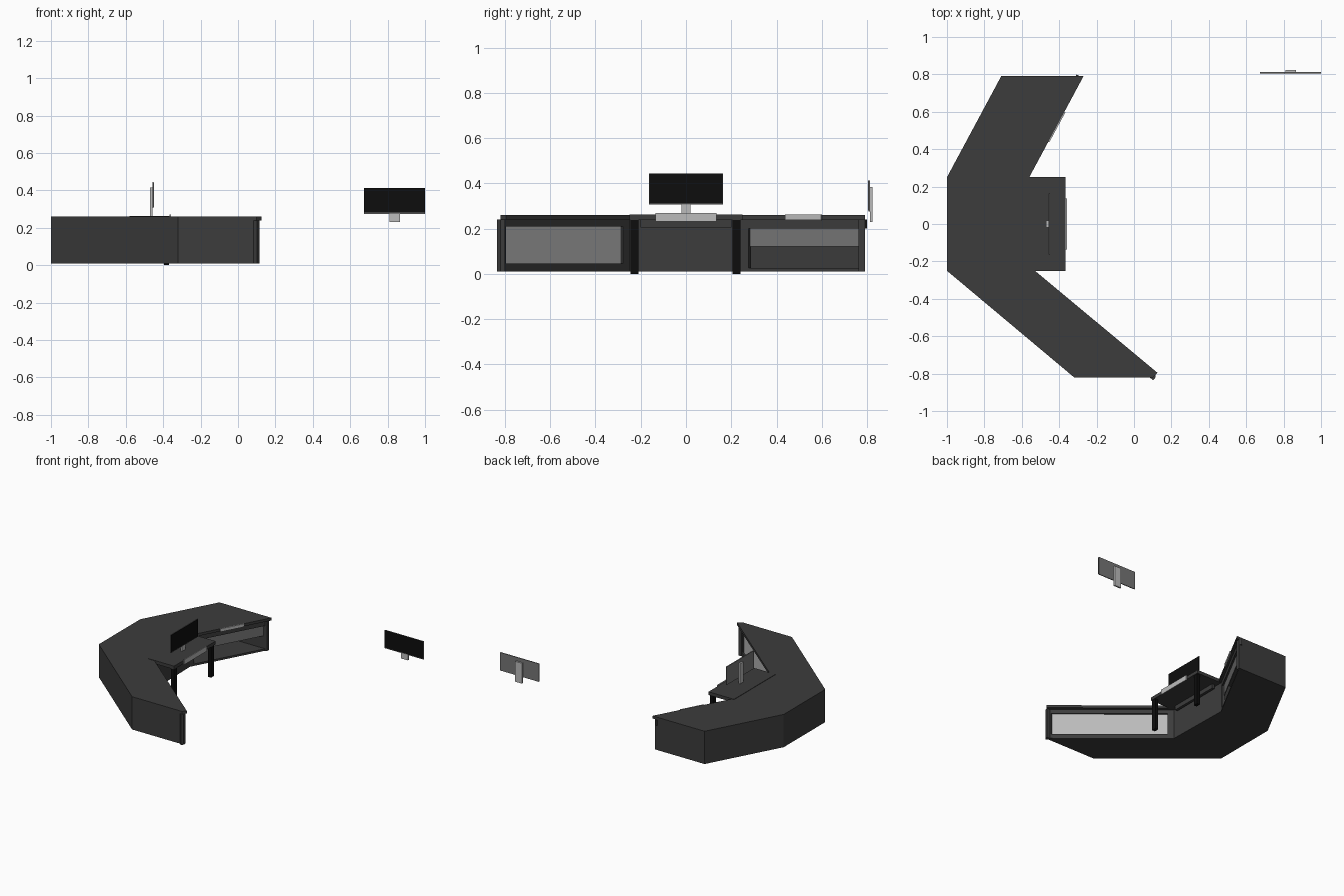
import bpy, bmesh
from mathutils import Vector, Matrix

if "Cube" in bpy.data.objects:
    bpy.data.objects.remove(bpy.data.objects["Cube"])


def material(name, v):
    m = bpy.data.materials.new(name)
    m.diffuse_color = (v, v, v, 1)
    m.use_nodes = True
    m.node_tree.nodes["Principled BSDF"].inputs["Base Color"].default_value = m.diffuse_color
    return m


DARK = material("charcoal", 0.045)
BLACK = material("black", 0.004)
GREY = material("mid_grey", 0.18)
LIGHT = material("light_grey", 0.5)


def prism(name, pts, z0, z1, mat):
    """Extrude a flat outline from z0 to z1."""
    bm = bmesh.new()
    face = bm.faces.new([bm.verts.new((x, y, z0)) for x, y in pts])
    up = bmesh.ops.extrude_face_region(bm, geom=[face])["geom"]
    bmesh.ops.translate(bm, vec=(0, 0, z1 - z0),
                        verts=[v for v in up if isinstance(v, bmesh.types.BMVert)])
    bmesh.ops.recalc_face_normals(bm, faces=bm.faces)
    me = bpy.data.meshes.new(name)
    bm.to_mesh(me)
    bm.free()
    me.materials.append(mat)
    ob = bpy.data.objects.new(name, me)
    bpy.context.collection.objects.link(ob)
    return ob


def box(name, x0, x1, y0, y1, z0, z1, mat):
    return prism(name, [(x0, y0), (x1, y0), (x1, y1), (x0, y1)], z0, z1, mat)


def wall(name, p, q, t, z0, z1, mat=DARK, inset=0, f0=0, f1=1):
    """Upright panel along p-q, thickened to the left of that direction."""
    p, q = Vector(p), Vector(q)
    d = (q - p).normalized()
    n = Vector((-d.y, d.x))
    a, b = p.lerp(q, f0) + n * inset, p.lerp(q, f1) + n * inset
    return prism(name, [a, b, b + n * t, a + n * t], z0, z1, mat)


# Cabinet outline, counter-clockwise
W0, W1 = (-1, .25), (-1, -.25)
S_OUT, S_IN = (-.32, -.82), (.115, -.82)
A, C = (-.57, -.25), (-.58, .25)
N_IN, N_OUT = (-.29, .79), (-.71, .79)

# Floor and counter top
prism("cabinet_floor", [W0, W1, S_OUT, S_IN, A, C, N_IN, N_OUT], .01, .025, DARK)
prism("counter_top", [W0, W1, S_OUT, (.10, -.82), (.125, -.795), (-.53, -.25),
                      (-.56, .25), (-.27, .79), N_OUT], .24, .26, DARK)

# Outer walls, ends and centre front
for name, p, q, t in [("back_wall_centre", W0, W1, .02),
                      ("back_wall_south", W1, S_OUT, .02),
                      ("end_wall_south", S_OUT, S_IN, .02),
                      ("front_wall_centre", A, C, .02),
                      ("end_wall_north", N_IN, N_OUT, .028),
                      ("back_wall_north", N_OUT, W0, .02)]:
    wall(name, p, q, t, .01, .24)
wall("divider_north", C, W0, .015, .01, .24)

# South front: frame with recessed pale panel
wall("south_bottom_rail", S_IN, A, .02, .01, .045)
wall("south_top_rail", S_IN, A, .02, .21, .24)
wall("south_end_stile", S_IN, A, .02, .045, .21, f1=.045)
wall("south_inner_stile", S_IN, A, .02, .045, .21, f0=.95)
wall("south_panel", S_IN, A, .006, .045, .21, LIGHT, .012, .045, .95)

# North front: top rail and half-height panel over an open shelf
wall("north_top_rail", C, N_IN, .02, .20, .24)
wall("north_stile", C, N_IN, .02, .025, .20, f1=.05)
wall("north_panel", C, N_IN, .006, .12, .20, GREY, .012, .05, .95)
wall("north_edge_plate", (-.458, .44), (-.372, .60), -.006, .238, .262, LIGHT)

# Projecting desk with two legs and a front plate
box("desk_top", -.58, -.365, -.25, .25, .238, .263, DARK)
box("desk_apron", -.56, -.54, -.2, .2, .205, .238, DARK)
box("desk_front_plate", -.365, -.358, -.135, .135, .232, .27, LIGHT)
for side, y in (("south", -.2275), ("north", .2225)):
    box(side + "_desk_leg", -.395, -.37, y - .018, y + .018, 0, .24, BLACK)


def monitor(prefix, loc, quarter, stand_w):
    """Flat screen facing -y locally, origin at its bottom centre."""
    parts = [box(prefix + "_casing", -.163, .163, 0, .006, 0, .138, GREY),
             box(prefix + "_screen", -.162, .162, -.002, 0, .006, .137, BLACK),
             box(prefix + "_stand", -stand_w / 2, stand_w / 2, .006, .018,
                 -.045, .11, LIGHT)]
    for ob in parts:
        ob.data.transform(Matrix.Translation(loc) @
                          Matrix.Rotation(quarter * 1.5707963, 4, 'Z'))


monitor("desk_monitor", (-.452, 0, .306), 1, .04)
monitor("wall_monitor", (.837, .806, .275), 0, .056)
